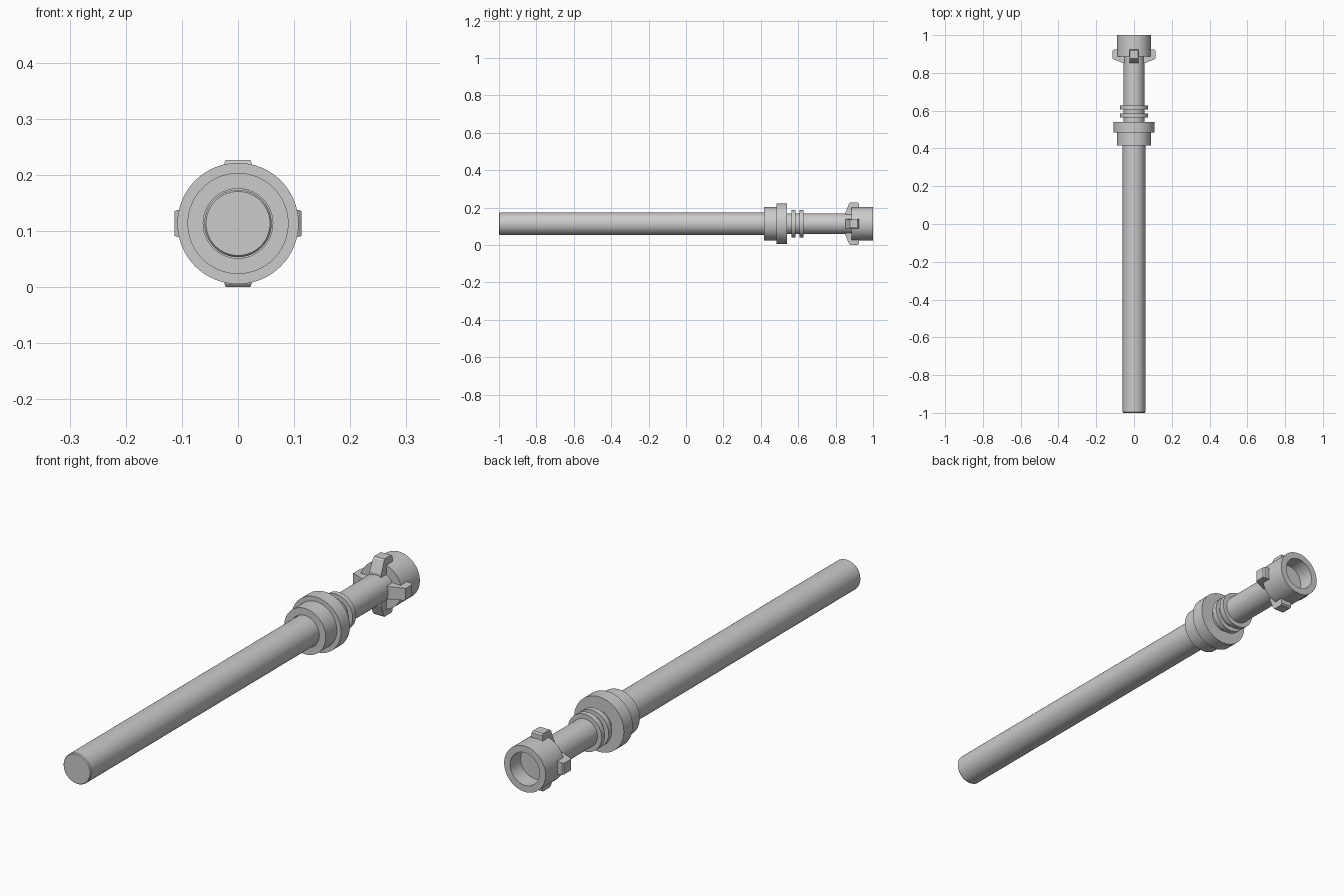
import bpy, bmesh, math
from mathutils import Matrix, Vector

if "Cube" in bpy.data.objects:
    bpy.data.objects.remove(bpy.data.objects["Cube"])

AXIS_Z = 0.1135
SEG = 64


def finish(name, bm, smooth=True):
    bmesh.ops.recalc_face_normals(bm, faces=bm.faces)
    mesh = bpy.data.meshes.new(name)
    bm.to_mesh(mesh)
    bm.free()
    ob = bpy.data.objects.new(name, mesh)
    bpy.context.collection.objects.link(ob)
    ob.location.z = AXIS_Z
    if smooth:
        bpy.ops.object.select_all(action='DESELECT')
        bpy.context.view_layer.objects.active = ob
        ob.select_set(True)
        bpy.ops.object.shade_smooth_by_angle(angle=math.radians(30))
    return ob


def lathe(name, profile):
    """Turn (radius, y) points around the y axis; closed by capping on the axis."""
    bm = bmesh.new()
    rings = []
    for r, y in profile:
        rings.append([bm.verts.new((r * math.cos(a), y, r * math.sin(a)))
                      for a in (2 * math.pi * i / SEG for i in range(SEG))])
    for a, b in zip(rings, rings[1:]):
        for i in range(SEG):
            j = (i + 1) % SEG
            bm.faces.new((a[i], a[j], b[j], b[i]))
    bm.faces.new(rings[0])
    bm.faces.new(rings[-1])
    return finish(name, bm)


# Long rod, seated in the socket of the hilt
lathe("rod", [(0.057, -1.0), (0.06, -0.996), (0.06, 0.47)])

# Hilt: socket, collar, flange, two grip rings, grip and hollow end cup
hilt = [(0.062, 0.468), (0.062, 0.416), (0.09, 0.416), (0.09, 0.485),
        (0.108, 0.485), (0.108, 0.54), (0.055, 0.54)]
for y in (0.564, 0.607):
    hilt += [(0.055, y), (0.073, y), (0.073, y + 0.021), (0.055, y + 0.021)]
hilt += [(0.055, 0.886), (0.09, 0.886), (0.09, 1.0), (0.064, 1.0), (0.064, 0.935)]
lathe("hilt", hilt)

# Four hooked lugs around the end cup: (y, radius, half width)
lug = [(0.853, 0.05, 0.025), (0.853, 0.062, 0.025), (0.872, 0.108, 0.024),
       (0.877, 0.1135, 0.022), (0.918, 0.1135, 0.022), (0.924, 0.108, 0.024),
       (0.924, 0.08, 0.025), (0.90, 0.05, 0.025)]
for k, side in enumerate(("right", "top", "left", "bottom")):
    bm = bmesh.new()
    turn = Matrix.Rotation(-k * math.pi / 2, 3, 'Y')
    left, right = ([bm.verts.new(turn @ Vector((r, y, s * w))) for y, r, w in lug]
                   for s in (-1, 1))
    bm.faces.new(left)
    bm.faces.new(right)
    for i in range(len(lug)):
        j = (i + 1) % len(lug)
        bm.faces.new((left[i], left[j], right[j], right[i]))
    finish("lug_" + side, bm, smooth=False)
